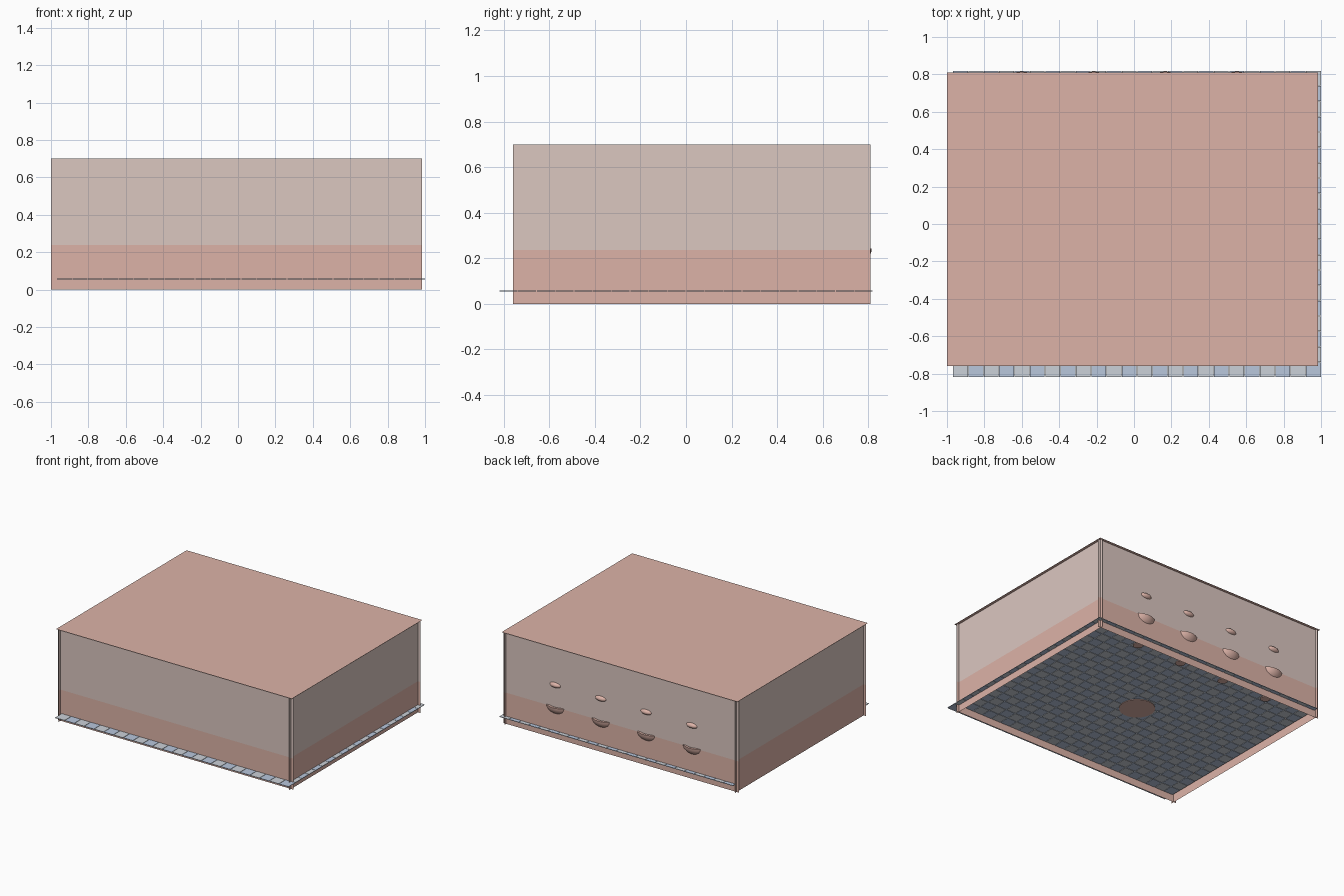
import bpy, bmesh, math
from mathutils import Matrix

if "Cube" in bpy.data.objects:
    bpy.data.objects.remove(bpy.data.objects["Cube"])


def material(name, rgb):
    m = bpy.data.materials.new(name)
    m.diffuse_color = (*rgb, 1)
    m.use_nodes = True
    m.node_tree.nodes["Principled BSDF"].inputs["Base Color"].default_value = m.diffuse_color
    return m


SALMON = material("salmon_paint", (0.72, 0.45, 0.39))
BEIGE = material("beige_paint", (0.71, 0.57, 0.53))
GREY = material("grey_tile", (0.60, 0.64, 0.69))
BLUE = material("blue_tile", (0.48, 0.57, 0.72))


def make_object(name, bm, *mats, smooth=False):
    me = bpy.data.meshes.new(name)
    bm.to_mesh(me)
    bm.free()
    for m in mats:
        me.materials.append(m)
    ob = bpy.data.objects.new(name, me)
    bpy.context.collection.objects.link(ob)
    if smooth:
        bpy.ops.object.select_all(action='DESELECT')
        ob.select_set(True)
        bpy.context.view_layer.objects.active = ob
        bpy.ops.object.shade_smooth_by_angle(angle=math.radians(40))
    return ob


def panel(name, corners, mat):
    bm = bmesh.new()
    bm.faces.new([bm.verts.new(c) for c in corners])
    make_object(name, bm, mat)


def lathe(name, profile, loc, mat, steps=32):
    """Spin an (r, z) profile around a vertical axis."""
    bm = bmesh.new()
    vs = [bm.verts.new((r, 0, z)) for r, z in profile]
    es = [bm.edges.new(p) for p in zip(vs, vs[1:])]
    bmesh.ops.spin(bm, geom=vs + es, cent=(0, 0, 0), axis=(0, 0, 1),
                   angle=2 * math.pi, steps=steps)
    bmesh.ops.remove_doubles(bm, verts=bm.verts, dist=1e-5)
    bmesh.ops.recalc_face_normals(bm, faces=bm.faces)
    bmesh.ops.translate(bm, verts=bm.verts, vec=loc)
    make_object(name, bm, mat, smooth=True)


# Walls: sheets crossing slightly at the corners, in two painted bands
X0, X1, Y0, Y1, TOP = -1.0, 0.985, -0.76, 0.81, 0.70
INSET = 0.022
for band, lo, hi, mat in (("lower", 0, 0.237, SALMON), ("upper", 0.237, TOP, BEIGE)):
    for side, y in (("front", Y0 + INSET), ("back", Y1 - INSET)):
        panel(f"{side}_wall_{band}",
              [(X0, y, lo), (X1, y, lo), (X1, y, hi), (X0, y, hi)], mat)
    for side, x in (("left", X0 + INSET), ("right", X1 - INSET)):
        panel(f"{side}_wall_{band}",
              [(x, Y0, lo), (x, Y1, lo), (x, Y1, hi), (x, Y0, hi)], mat)

# Ceiling
panel("ceiling", [(X0, Y0, TOP), (X1, Y0, TOP), (X1, Y1, TOP), (X0, Y1, TOP)], SALMON)

# Checkered floor of thin tiles
bm = bmesh.new()
NX, NY, STEP = 24, 20, 0.082
for i in range(NX):
    for j in range(NY):
        pos = (-0.968 + (i + 0.5) * STEP, -0.82 + (j + 0.5) * STEP, 0.056)
        size = Matrix.Diagonal((STEP - 0.003, STEP - 0.003, 0.004, 1))
        tile = bmesh.ops.create_cube(bm, size=1, matrix=Matrix.Translation(pos) @ size)
        for f in {f for v in tile["verts"] for f in v.link_faces}:
            f.material_index = (i + j) % 2
make_object("floor_tiles", bm, GREY, BLUE)

# Round floor drain
lathe("floor_drain", [(0, 0.05), (0.125, 0.05), (0.125, 0.062), (0, 0.062)],
      (-0.007, 0.025, 0), SALMON)

# Basins on pedestals along the back wall, each with a lamp above
WALL = Y1 - INSET
quarter = [i * math.pi / 16 for i in range(9)]
bowl = [(0.117 * math.sin(a), 0.242 - 0.085 * math.cos(a)) for a in quarter]
bowl += [(0.100 * math.sin(a), 0.242 - 0.068 * math.cos(a)) for a in reversed(quarter)]
for n, x in enumerate((0.55, 0.167, -0.215, -0.60), 1):
    lathe(f"basin_{n}", bowl, (x, WALL - 0.09, 0), SALMON)
    lathe(f"basin_pedestal_{n}",
          [(0, 0.048), (0.035, 0.048), (0.022, 0.10), (0.03, 0.17), (0, 0.17)],
          (x, WALL - 0.09, 0), SALMON, 20)
    bm = bmesh.new()
    bmesh.ops.create_uvsphere(bm, u_segments=24, v_segments=12, radius=1,
                              matrix=Matrix.Translation((x, WALL - 0.012, 0.405))
                              @ Matrix.Diagonal((0.05, 0.03, 0.022, 1)))
    make_object(f"wall_lamp_{n}", bm, SALMON, smooth=True)
